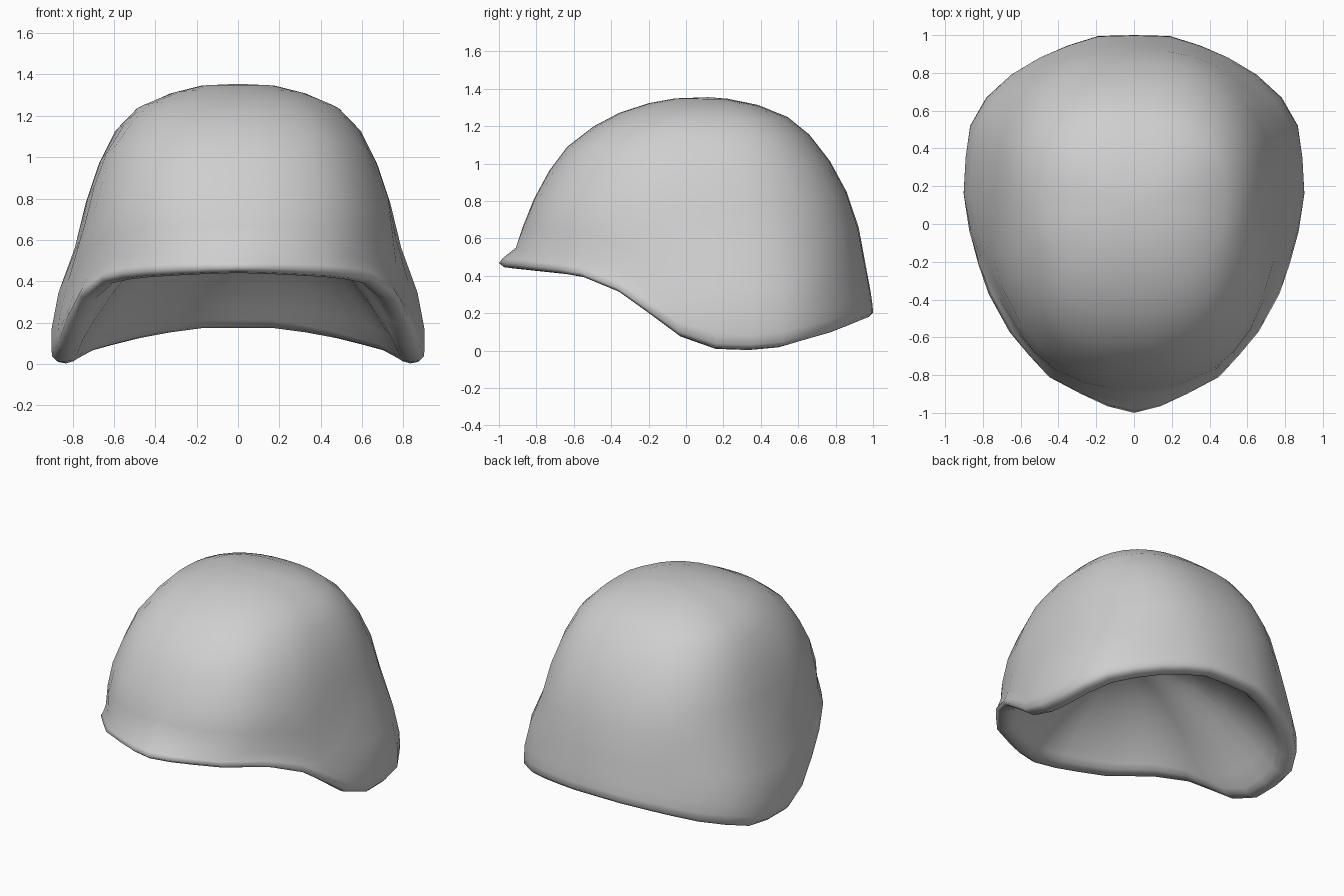
import bpy
import bmesh

if "Cube" in bpy.data.objects:
    bpy.data.objects.remove(bpy.data.objects["Cube"])

TOP, YC, HALF_W = 1.355, 0.12, 0.9
CEILING, CEILING_SHIFT = 0.76, -0.2


def lerp_table(table, v):
    """Piecewise linear lookup in a list of (key, value) pairs."""
    if v <= table[0][0]:
        return table[0][1]
    for (a, fa), (b, fb) in zip(table, table[1:]):
        if v <= b:
            return fa + (fb - fa) * (v - a) / (b - a)
    return table[-1][1]


# Rim outline from above, back centre to front centre, right half
RIM = [(0, 1.0), (0.19, 0.995), (0.35, 0.945), (0.5, 0.88), (0.65, 0.79), (0.78, 0.67),
       (0.865, 0.52), (0.89, 0.35), (0.9, 0.16), (0.87, -0.04), (0.825, -0.21),
       (0.77, -0.37), (0.66, -0.57), (0.56, -0.69), (0.45, -0.81), (0.28, -0.9),
       (0.14, -0.965), (0, -1.0)]
# Rim height along y
RIM_Z = [(-1, 0.44), (-0.8, 0.42), (-0.6, 0.4), (-0.4, 0.33), (-0.2, 0.19),
         (-0.05, 0.08), (0.12, 0.012), (0.3, 0.0), (0.5, 0.012), (0.8, 0.095), (1, 0.175)]
# Shell half width, front reach and back reach by height
WIDTH = [(0, 0.89), (0.1, 0.905), (0.2, 0.9), (0.36, 0.865), (0.6, 0.775), (0.75, 0.745),
         (0.9, 0.7), (1.1, 0.62), (1.25, 0.475), (1.315, 0.31), (1.35, 0.16), (TOP, 0)]
FRONT = [(0.46, 1.0), (0.5, 0.96), (0.55, 0.91), (0.76, 0.84), (0.95, 0.74), (1.11, 0.62),
         (1.23, 0.45), (1.31, 0.27), (1.35, 0.05), (TOP, -YC)]
BACK = [(0.2, 1.0), (0.3, 0.99), (0.73, 0.91), (0.94, 0.82), (1.13, 0.69), (1.26, 0.53),
        (1.33, 0.34), (1.35, 0.2), (TOP, YC)]
LEVELS = [0.06, 0.12, 0.25, 0.41, 0.57, 0.71, 0.83, 0.91, 0.965, 0.993]
# Rolled lip, outside to inside: inset scale and height above the rim
LIP = [(1.0, 0.028), (0.975, 0.006), (0.935, 0.0), (0.895, 0.01), (0.865, 0.038)]
# Lining rings, as fractions of the inner lip radius
LINING = [0.93, 0.82, 0.66, 0.46, 0.24]


def shell_point(x, y, f):
    """Point on the column above rim point (x, y), f = 0 at rim, 1 at crown."""
    zr = lerp_table(RIM_Z, y)
    z = zr + (TOP - zr) * f
    u = x / HALF_W
    v = (y - YC) / (1 - YC if y > YC else 1 + YC)
    # fuller section above the brim
    k = min(1, max(0, (z - 0.4) / 0.27))
    e = 2.45
    norm = (abs(u) ** e + abs(v) ** e) ** (1 / e)
    s = 1 + k * (1 / norm - 1)
    reach = lerp_table(BACK, z) - YC if v > 0 else lerp_table(FRONT, z) + YC
    px, py = u * s * lerp_table(WIDTH, z), YC + v * s * reach
    t = min(1, f / 0.1)
    return (x + (px - x) * t, y + (py - y) * t, z)


def inset_point(x, y, scale, dz):
    """Point on the lip, pulled in toward the middle."""
    return (x * scale, YC + (y - YC) * scale, lerp_table(RIM_Z, y) + dz)


def lining_point(x, y, r):
    """Point on the domed lining, r = 1 at lip, 0 at centre."""
    px, py, z = inset_point(x, y, LIP[-1][0] * r, LIP[-1][1])
    return (px, py + CEILING_SHIFT * (1 - r), z + (CEILING - z) * (1 - r * r))


outline = RIM + [(-x, y) for x, y in RIM[-2:0:-1]]
n = len(outline)
bm = bmesh.new()

# Rings from crown down the shell, round the lip and up the lining
rings = [[bm.verts.new(shell_point(x, y, f)) for x, y in outline] for f in LEVELS[::-1]]
rings += [[bm.verts.new(inset_point(x, y, s, dz)) for x, y in outline] for s, dz in LIP]
rings += [[bm.verts.new(lining_point(x, y, r)) for x, y in outline] for r in LINING]
for a, b in zip(rings, rings[1:]):
    for i in range(n):
        j = (i + 1) % n
        bm.faces.new((a[i], a[j], b[j], b[i]))

# Close the crown and the middle of the lining
for ring, y, z in ((rings[0], YC, TOP), (rings[-1], YC + CEILING_SHIFT, CEILING)):
    centre = bm.verts.new((0, y, z))
    for i in range(n):
        bm.faces.new((ring[i], ring[(i + 1) % n], centre))

bmesh.ops.recalc_face_normals(bm, faces=bm.faces)
for face in bm.faces:
    face.smooth = True
mesh = bpy.data.meshes.new("helmet_shell")
bm.to_mesh(mesh)
bm.free()

helmet = bpy.data.objects.new("helmet_shell", mesh)
bpy.context.collection.objects.link(helmet)

grey = bpy.data.materials.new("plain_grey")
grey.diffuse_color = (0.62, 0.62, 0.62, 1)
grey.use_nodes = True
grey.node_tree.nodes["Principled BSDF"].inputs["Base Color"].default_value = grey.diffuse_color
mesh.materials.append(grey)
